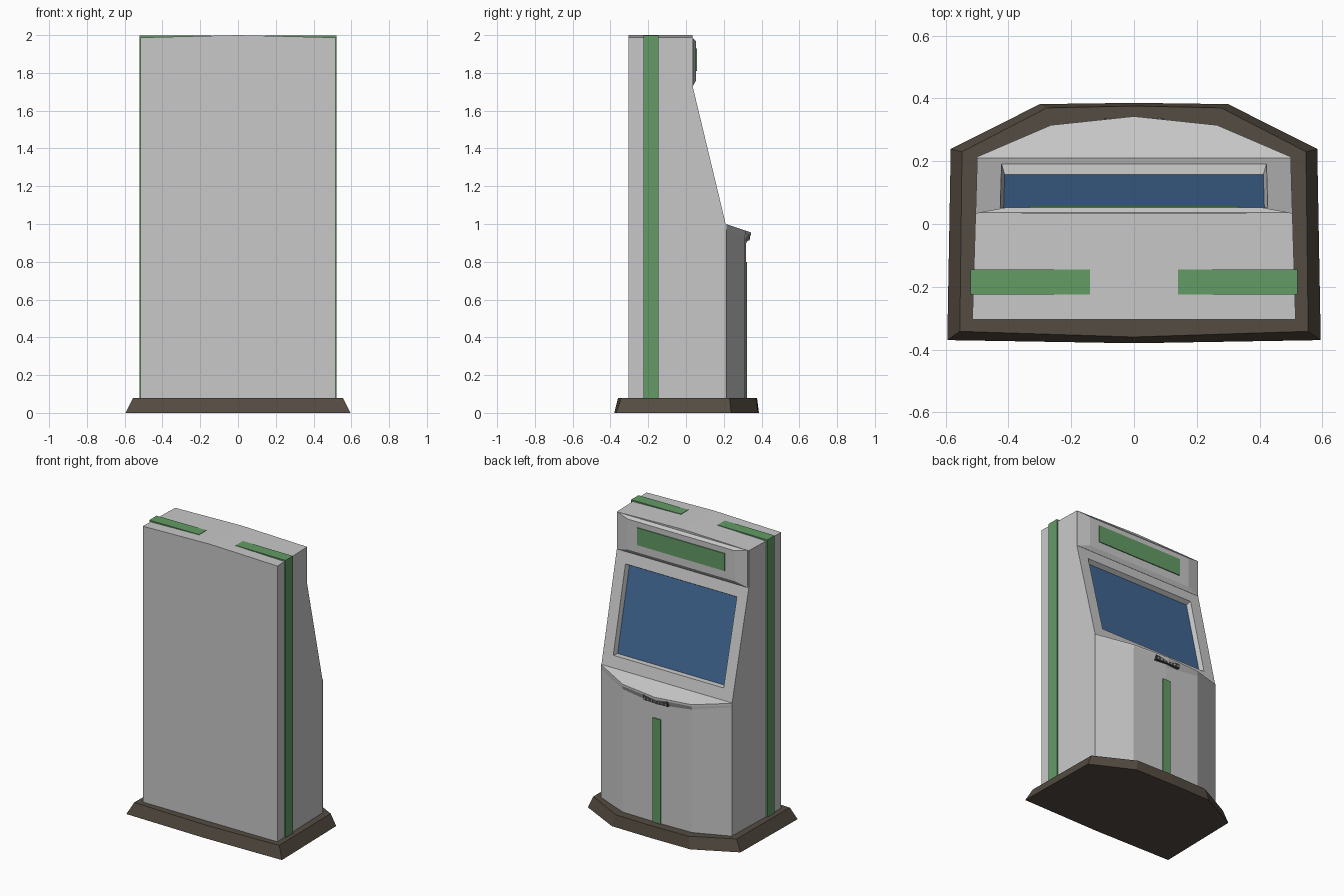
import bpy, bmesh

if "Cube" in bpy.data.objects:
    bpy.data.objects.remove(bpy.data.objects["Cube"])


def material(name, rgb):
    m = bpy.data.materials.new(name)
    m.diffuse_color = (*rgb, 1)
    m.use_nodes = True
    m.node_tree.nodes["Principled BSDF"].inputs["Base Color"].default_value = m.diffuse_color
    return m


GREY = material("light_grey", (0.58, 0.58, 0.58))
GREEN = material("green_trim", (0.125, 0.33, 0.13))
BLUE = material("screen_blue", (0.05, 0.135, 0.29))
BROWN = material("dark_brown", (0.09, 0.072, 0.054))
DARK = material("slot_dark", (0.06, 0.06, 0.06))


def finish(bm, name, *mats):
    me = bpy.data.meshes.new(name)
    bm.to_mesh(me)
    bm.free()
    for m in mats:
        me.materials.append(m)
    ob = bpy.data.objects.new(name, me)
    bpy.context.collection.objects.link(ob)
    return ob


def loft(rows, closed=True, caps=True):
    """Join equal-length rows of points with quads and cap the two ends."""
    bm = bmesh.new()
    vs = [[bm.verts.new(p) for p in r] for r in rows]
    n = len(rows[0])
    for a, b in zip(vs, vs[1:]):
        for i in range(n if closed else n - 1):
            j = (i + 1) % n
            bm.faces.new((a[i], a[j], b[j], b[i]))
    if caps:
        bm.faces.new(vs[0])
        bm.faces.new(vs[-1])
    bmesh.ops.recalc_face_normals(bm, faces=bm.faces[:])
    bm.normal_update()
    return bm


def box(name, mat, x0, x1, y0, y1, z0, z1):
    ring = [(x0, y0), (x1, y0), (x1, y1), (x0, y1)]
    return finish(loft([[(x, y, z) for x, y in ring] for z in (z0, z1)]), name, mat)


def mirrored(half):
    """Full outline from the right half, both ends lying on x = 0."""
    return half + [(-x, y) for x, y in half[-2:0:-1]]


# Sloped plinth
low = mirrored([(0, -0.38), (0.595, -0.37), (0.584, 0.239), (0.30, 0.382), (0, 0.386)])
top = mirrored([(0, -0.36), (0.555, -0.342), (0.548, 0.23), (0.278, 0.37), (0, 0.376)])
finish(loft([[(x, y, 0.0) for x, y in low], [(x, y, 0.08) for x, y in top]]),
       "plinth", BROWN)

# Cabinet: side profile carried across, narrowing forward, with a crowned top
profile = [(-0.305, 0.07), (-0.305, 2.0), (0.035, 2.0), (0.035, 1.73),
           (0.21, 1.0), (0.21, 0.07)]
bm = loft([[(s * (0.515 - 0.03 * (y + 0.305)), y, z - (0.013 * abs(s) if z > 1.9 else 0))
            for y, z in profile] for s in (-1, 0, 1)])
# Recessed screen in the sloping face
slope = [f for f in bm.faces if 0.1 < f.normal.z < 0.5 and f.normal.y > 0.5]
bmesh.ops.inset_region(bm, faces=slope, thickness=0.078, use_even_offset=True)
bmesh.ops.inset_region(bm, faces=slope, thickness=0.01, depth=-0.032, use_even_offset=True)
for f in slope:
    f.material_index = 1
finish(bm, "cabinet", GREY, BLUE)

# Bevelled header panel and its sign plate
finish(loft([
    [(-0.497, 0.03, 1.73), (0.497, 0.03, 1.73), (0.497, 0.03, 1.986), (-0.497, 0.03, 1.986)],
    [(-0.497, 0.036, 1.73), (0.497, 0.036, 1.73), (0.497, 0.036, 1.986), (-0.497, 0.036, 1.986)],
    [(-0.41, 0.052, 1.757), (0.41, 0.052, 1.757), (0.41, 0.052, 1.968), (-0.41, 0.052, 1.968)],
]), "header_panel", GREY)
box("header_plate", GREEN, -0.335, 0.335, 0.05, 0.058, 1.81, 1.93)

# Faceted lower front, flaring into the sloping shelf
XS = (-0.5, -0.265, 0, 0.265, 0.5)


def row(y, z):
    """y and z given for edge, facet corner and centre."""
    return [(x, y[k], z[k]) for x, k in zip(XS, (0, 1, 2, 1, 0))]


wall = (0.213, 0.312, 0.317)
lip = (0.214, 0.315, 0.343)
finish(loft([
    row((0.205,) * 3, (0.07,) * 3),
    row(wall, (0.07,) * 3),
    row(wall, (0.97, 0.93, 0.895)),
    row(lip, (0.985, 0.952, 0.942)),
    row(lip, (0.999, 0.965, 0.956)),
    row((0.205,) * 3, (1.001,) * 3),
], closed=False, caps=False), "lower_front", GREY)
box("front_stripe", GREEN, -0.03, 0.03, 0.31, 0.324, 0.07, 0.8)

# Slot under the shelf lip with small teeth
box("slot", DARK, -0.095, 0.095, 0.31, 0.336, 0.912, 0.945)
for i in range(7):
    x = -0.081 + i * 0.027
    box("slot_tooth", GREY, x - 0.005, x + 0.005, 0.33, 0.339, 0.918, 0.93)

# Trim bands up both sides and over the top
for s, side in ((-1, "left"), (1, "right")):
    ring = [(0.50, 0.07), (0.521, 0.07), (0.521, 1.997), (0.315, 1.998),
            (0.14, 1.999), (0.14, 1.98), (0.50, 1.97)]
    finish(loft([[(s * x, y, z) for x, z in ring] for y in (-0.225, -0.145)]),
           side + "_trim_band", GREEN)
